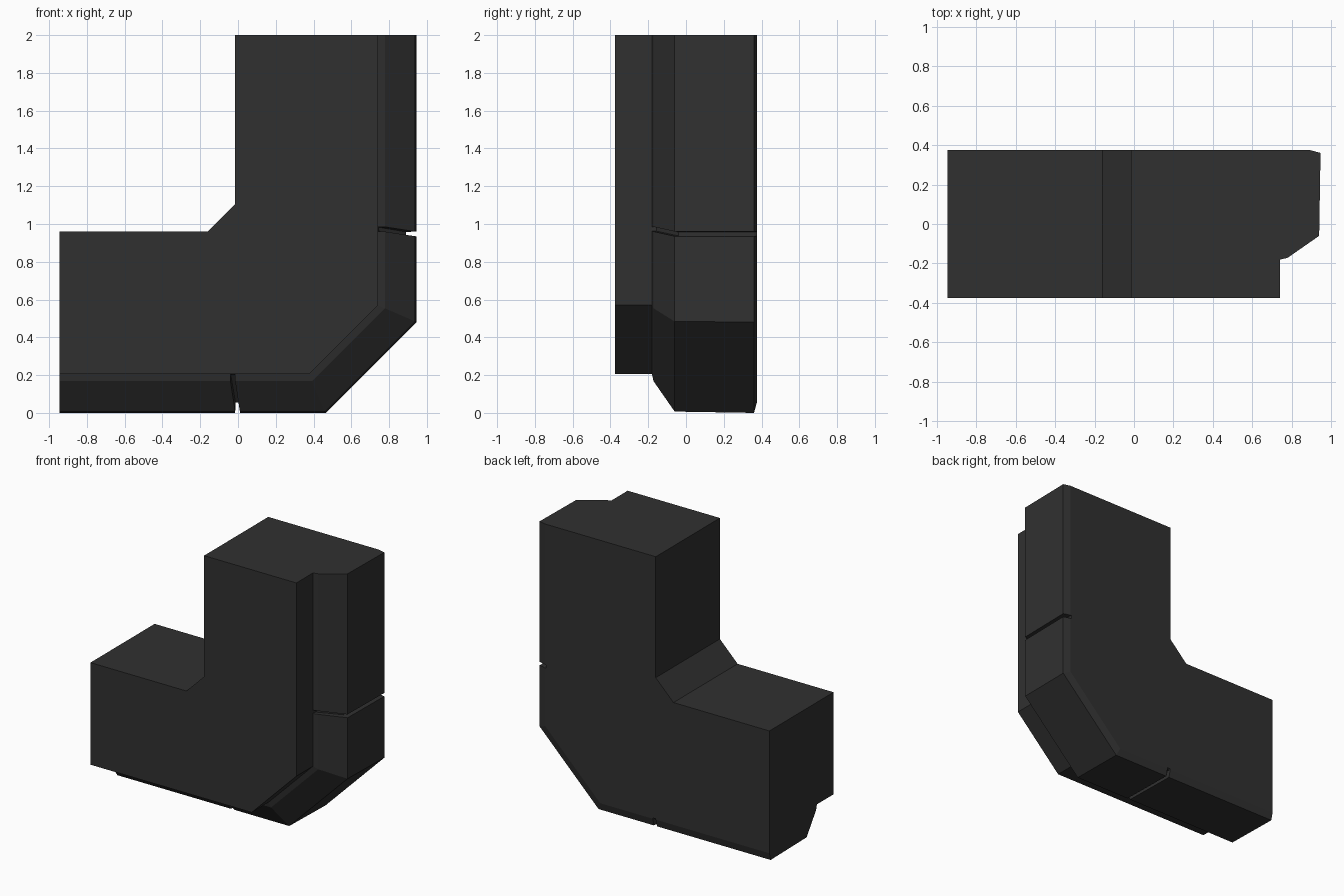
import bpy, bmesh

if "Cube" in bpy.data.objects:
    bpy.data.objects.remove(bpy.data.objects["Cube"])

S = 0.945  # half width, also the diagonal symmetry constant of the elbow

# Outer side of the cross-section: (y, depth, slant along the path)
FULL = [(-0.375, 0.205, -0.025), (-0.18, 0.205, -0.025), (-0.172, 0.168, -0.025),
        (-0.06, 0.007, 0), (0.36, 0.0, 0), (0.375, 0.055, 0)]
# The same section at the bottom of a seam groove
SUNK = [(-0.375, 0.205, -0.025), (-0.18, 0.205, -0.025), (-0.155, 0.2, -0.025),
        (-0.04, 0.055, 0), (0.36, 0.055, 0), (0.375, 0.062, 0)]
INNER = 0.96


def ring(section, pos, inner_pos, slanted=True):
    """Cross-section on the horizontal arm, at a position along x."""
    pts = [(pos + (s if slanted else 0), y, d) for y, d, s in section]
    return pts + [(inner_pos, 0.375, INNER), (inner_pos, -0.375, INNER)]


def bend_ring():
    """Section where the outer corner starts; its position depends on depth."""
    pts = [(0.464 - 0.434 * d, y, d) for y, d, _ in FULL]
    return pts + [(-0.16, 0.375, INNER), (-0.16, -0.375, INNER)]


def flip(r):
    """Mirror a ring across the elbow's diagonal onto the upright arm."""
    return [(S - z, y, S - x) for x, y, z in r]


# Horizontal half: seam groove, then bend
half = [ring(FULL, -0.015, -0.21), ring(SUNK, -0.013, -0.2),
        ring(SUNK, 0.008, -0.19), ring(FULL, 0.010, -0.18), bend_ring()]
rings = [ring(FULL, -S, -S, False)] + half
rings += [flip(r) for r in reversed(half)]
rings.append(flip(ring(FULL, S - 2, S - 2, False)))

# Loft the sections into one closed elbow
bm = bmesh.new()
loops = [[bm.verts.new(p) for p in r] for r in rings]
n = len(loops[0])
for a, b in zip(loops, loops[1:]):
    for i in range(n):
        j = (i + 1) % n
        bm.faces.new((a[i], a[j], b[j], b[i]))
bm.faces.new(loops[0])
bm.faces.new(loops[-1])
bmesh.ops.recalc_face_normals(bm, faces=bm.faces)

mesh = bpy.data.meshes.new("elbow_block")
bm.to_mesh(mesh)
bm.free()
elbow = bpy.data.objects.new("elbow_block", mesh)
bpy.context.collection.objects.link(elbow)

# Dark grey finish
mat = bpy.data.materials.new("dark_grey")
mat.diffuse_color = (0.03, 0.03, 0.03, 1)
mat.use_nodes = True
mat.node_tree.nodes["Principled BSDF"].inputs["Base Color"].default_value = mat.diffuse_color
mesh.materials.append(mat)
